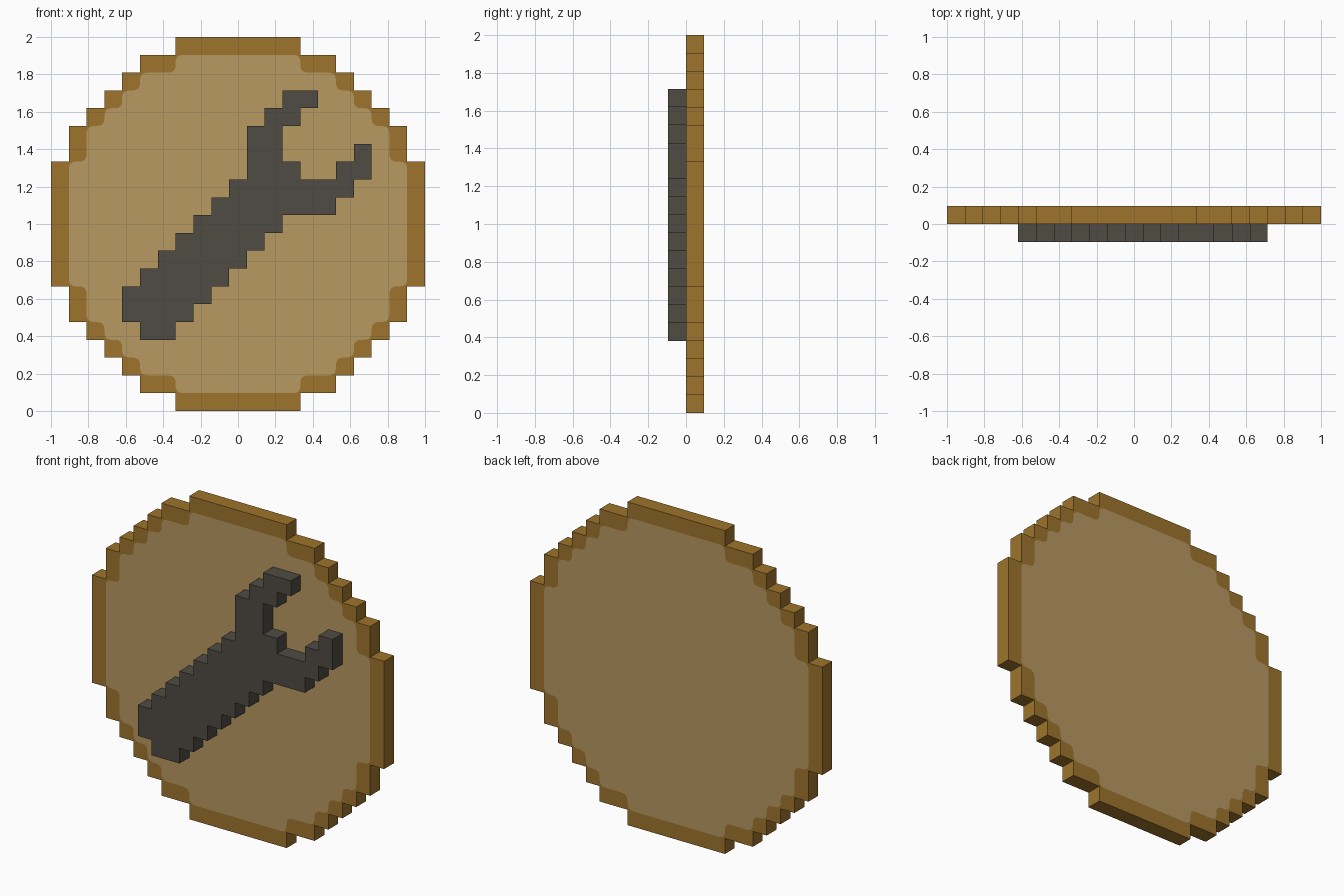
import bpy
import bmesh
from mathutils import Vector

cube = bpy.data.objects.get("Cube")
if cube:
    bpy.data.objects.remove(cube)

N = 21            # cells across the token
U = 2 / N         # cell size


def material(name, rgb):
    m = bpy.data.materials.new(name)
    m.use_nodes = True
    m.diffuse_color = (*rgb, 1)
    bsdf = m.node_tree.nodes["Principled BSDF"]
    bsdf.inputs["Base Color"].default_value = (*rgb, 1)
    bsdf.inputs["Roughness"].default_value = 0.9
    return m


rim_brown = material("rim brown", (0.342, 0.175, 0.025))
face_tan = material("face tan", (0.479, 0.319, 0.122))
dark_iron = material("dark iron", (0.08, 0.072, 0.058))


def finish(name, bm, mats):
    """Face the sheet to the front and thicken it one cell backwards."""
    bm.normal_update()
    bmesh.ops.reverse_faces(bm, faces=[f for f in bm.faces if f.normal.y > 0])
    mesh = bpy.data.meshes.new(name)
    bm.to_mesh(mesh)
    bm.free()
    for m in mats:
        mesh.materials.append(m)
    ob = bpy.data.objects.new(name, mesh)
    bpy.context.collection.objects.link(ob)
    solid = ob.modifiers.new("thickness", "SOLIDIFY")
    solid.thickness = U
    solid.offset = -1
    return ob


def stepped_outline(widths):
    """Closed stair outline from {row: cells wide}, symmetric in x."""
    right = []
    rows = sorted(widths)
    for r in rows:
        w = widths[r] * U / 2
        if right and abs(right[-1].x - w) < 1e-6:
            right.pop()
        else:
            right.append(Vector((w, 0, 2 - r * U)))
        right.append(Vector((w, 0, 2 - (r + 1) * U)))
    return right + [Vector((-p.x, 0, p.z)) for p in reversed(right)]


def soften(points, radius, steps=4):
    """Round every corner with a small quadratic curve."""
    out = []
    for i, p in enumerate(points):
        a = p + (points[i - 1] - p).normalized() * radius
        b = p + (points[(i + 1) % len(points)] - p).normalized() * radius
        for k in range(steps + 1):
            t = k / steps
            out.append(a * (1 - t) ** 2 + p * 2 * t * (1 - t) + b * t * t)
    return out


def add_loop(bm, points):
    vs = [bm.verts.new(p) for p in points]
    return vs, [bm.edges.new((vs[i - 1], vs[i])) for i in range(len(vs))]


# Token disc: stepped rim with a softened inner panel on both sides
top = [7, 11, 13, 15, 17, 19, 19]
full = top + [N] * 7 + top[::-1]
outer = dict(enumerate(full))
inner = {r: min(full[r - 1], full[r + 1], full[r] - 2) for r in range(1, N - 1)}

bm = bmesh.new()
_, outer_edges = add_loop(bm, stepped_outline(outer))
panel_verts, panel_edges = add_loop(bm, soften(stepped_outline(inner), 0.04))
bmesh.ops.triangle_fill(bm, use_beauty=True, use_dissolve=False,
                        edges=outer_edges + panel_edges, normal=(0, -1, 0))
panel = bm.faces.new(panel_verts)
panel.material_index = 1
finish("token_disc", bm, [rim_brown, face_tan])

# Wrench: runs of cells (row, first column, last column)
runs = [(3, 13, 14), (4, 12, 13), (5, 11, 12), (6, 11, 12), (6, 17, 17),
        (7, 11, 13), (7, 16, 17), (8, 10, 16), (9, 9, 15), (15, 4, 7), (16, 5, 6)]
runs += [(r, 18 - r, 22 - r) for r in range(10, 15)]   # diagonal handle

bm = bmesh.new()
for row, first, last in runs:
    for col in range(first, last + 1):
        x, z = -1 + col * U, 2 - row * U
        corners = [(x, z), (x, z - U), (x + U, z - U), (x + U, z)]
        bm.faces.new([bm.verts.new((cx, -U, cz)) for cx, cz in corners])
bmesh.ops.remove_doubles(bm, verts=bm.verts, dist=0.001)
bmesh.ops.dissolve_limit(bm, angle_limit=0.01, verts=bm.verts, edges=bm.edges)
finish("wrench", bm, [dark_iron])
